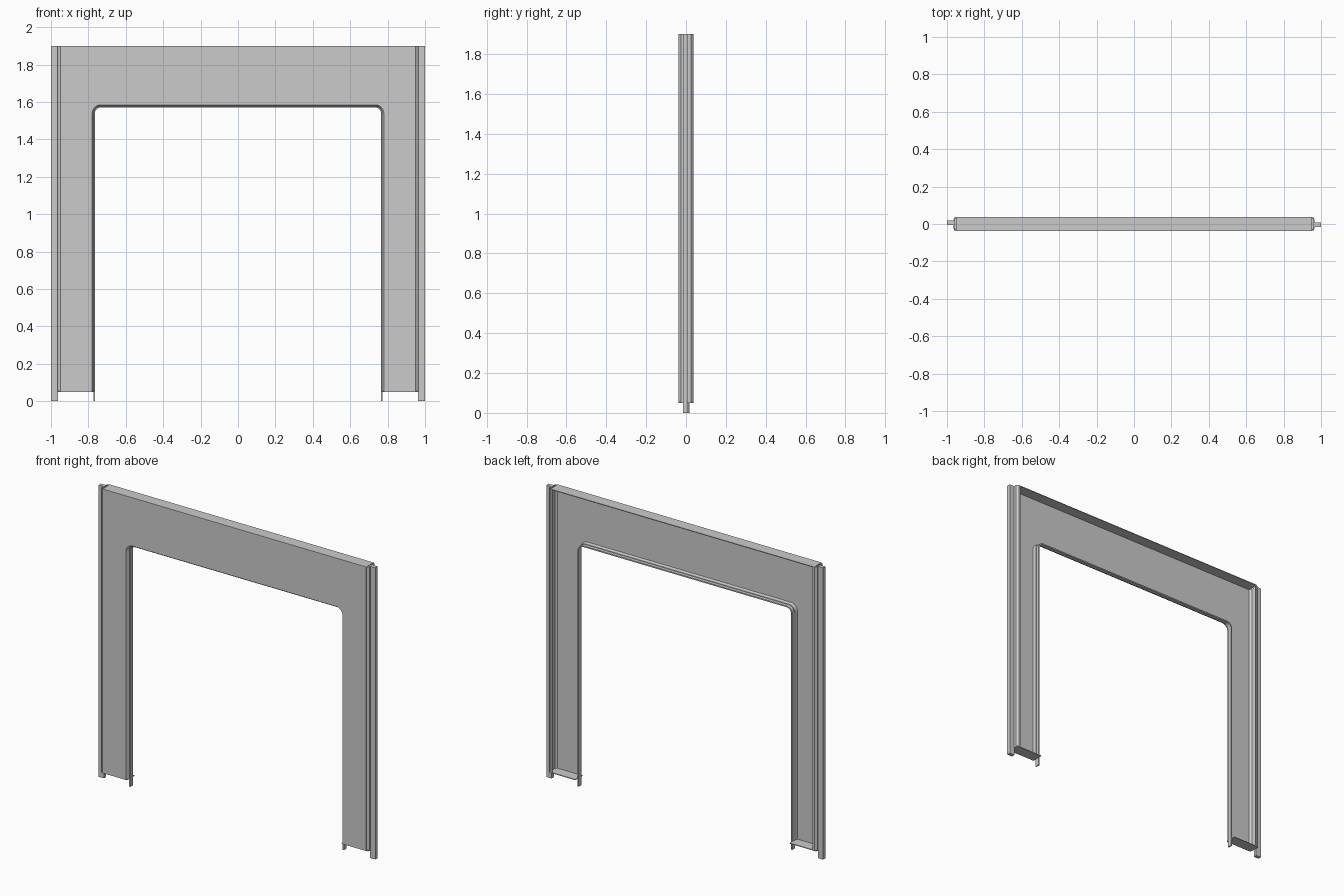
import bpy, bmesh, math
from mathutils import Vector

if "Cube" in bpy.data.objects:
    bpy.data.objects.remove(bpy.data.objects["Cube"])

TOP, BASE = 1.9, 0.05      # panel top and bottom heights
Y = 0.038                  # half depth of the panel
T = 0.005                  # sheet thickness


def finish(bm, name):
    bmesh.ops.recalc_face_normals(bm, faces=bm.faces)
    mesh = bpy.data.meshes.new(name)
    bm.to_mesh(mesh)
    bm.free()
    ob = bpy.data.objects.new(name, mesh)
    bpy.context.collection.objects.link(ob)
    return ob


def prism(name, points, direction):
    """Extrude a closed planar outline along a vector."""
    bm = bmesh.new()
    face = bm.faces.new([bm.verts.new(p) for p in points])
    res = bmesh.ops.extrude_face_region(bm, geom=[face], use_keep_orig=True)
    verts = [g for g in res["geom"] if isinstance(g, bmesh.types.BMVert)]
    bmesh.ops.translate(bm, verts=verts, vec=Vector(direction))
    return finish(bm, name)


def box(name, x0, x1, y0, y1, z0, z1):
    return prism(name, [(x0, y0, z0), (x1, y0, z0), (x1, y1, z0), (x0, y1, z0)],
                 (0, 0, z1 - z0))


def opening(inset, z0):
    """Doorway outline in x, z with rounded upper corners."""
    half, top, r = 0.78 - inset, 1.585 - inset, 0.047 - inset
    arc = [math.radians(90 * i / 6) for i in range(7)]
    right = [(half, z0)] + [(half - r + r * math.cos(a), top - r + r * math.sin(a)) for a in arc]
    return right + [(-x, z) for x, z in reversed(right)]


def jamb(name, section, z0):
    """Sweep a closed (inset, y) section around the doorway."""
    bm = bmesh.new()
    rings = [[bm.verts.new((x, y, z)) for x, z in opening(d, z0)] for d, y in section]
    for a, b in zip(rings, rings[1:] + rings[:1]):
        for i in range(len(a) - 1):
            bm.faces.new((a[i], a[i + 1], b[i + 1], b[i]))
    for end in (0, -1):
        bm.faces.new([r[end] for r in rings])
    return finish(bm, name)


# front sheet with the doorway cut out
outline = [(0.95, BASE), (0.95, TOP), (-0.95, TOP), (-0.95, BASE)]
outline += list(reversed(opening(0, BASE)))
prism("front_sheet", [(x, -Y, z) for x, z in outline], (0, T, 0))

# doorway trim: bevelled front edge and the tongue that reaches the floor
jamb("doorway_bevel", [(0, -Y), (0.009, -0.022), (0.009, -0.010), (0.004, -0.010),
                       (0.004, -0.022), (0, -Y + T)], BASE)
jamb("doorway_tongue", [(0.007, -0.015), (0.015, -0.015), (0.015, 0.012), (0.007, 0.012)], 0)

# top flange
box("top_flange", -0.95, 0.95, -Y, Y, TOP - T, TOP)

# side flanges with bevelled corners, and flanges under each leg
section = [(0.948, -Y), (0.965, -0.025), (0.965, 0.025), (0.952, Y), (0.938, Y),
           (0.938, Y - T), (0.95, Y - T), (0.96, 0.023), (0.96, -0.022), (0.948, -Y + T)]
for s, side in ((-1, "left"), (1, "right")):
    prism(side + "_side_flange", [(s * x, y, BASE) for x, y in section], (0, 0, TOP - BASE))
    x0, x1 = sorted((s * 0.772, s * 0.962))
    box(side + "_leg_flange", x0, x1, -Y + 0.002, Y - 0.002, BASE, BASE + T)

# overlapping joining strips on the outer edges
box("left_joining_strip", -1.0, -0.962, -0.005, 0.018, 0, TOP)
box("right_joining_strip", 0.962, 1.0, -0.016, 0.008, 0, TOP)
